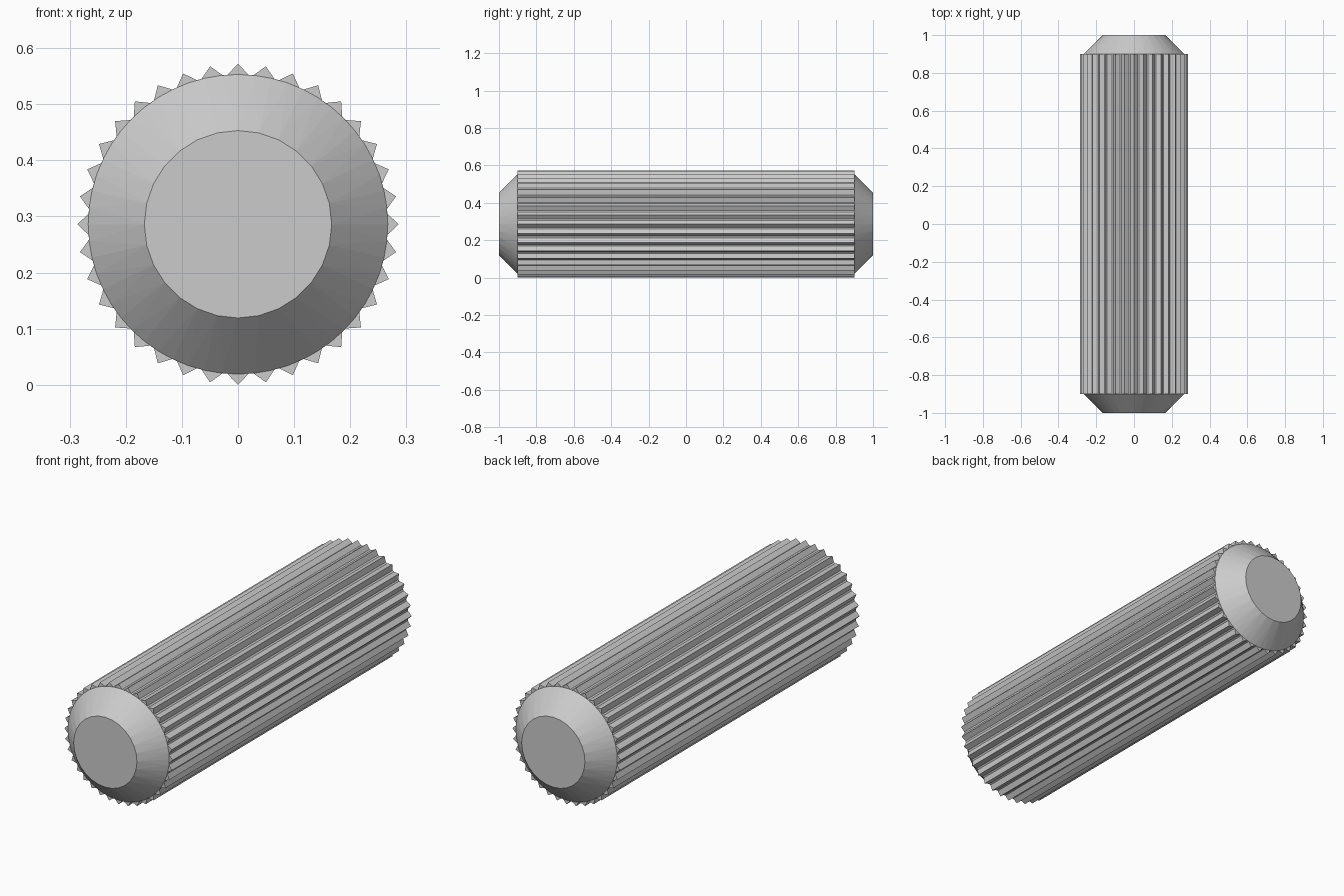
import bpy, bmesh, math

if "Cube" in bpy.data.objects:
    bpy.data.objects.remove(bpy.data.objects["Cube"])

TIP, RIM, END = 0.286, 0.267, 0.167   # radii of ridge tips, body and end faces
SHOULDER, HALF = 0.9, 1.0             # half lengths of the ridges and the pin
RIDGES, SIDES = 36, 28

grey = bpy.data.materials.new("light grey")
grey.use_nodes = True
grey.diffuse_color = (0.6, 0.6, 0.6, 1)
grey.node_tree.nodes["Principled BSDF"].inputs["Base Color"].default_value = (0.6, 0.6, 0.6, 1)


def ring(bm, radii_angles, y):
    return [bm.verts.new((r * math.sin(a), y, TIP + r * math.cos(a))) for r, a in radii_angles]


def circle(radius, count):
    return [(radius, 2 * math.pi * i / count) for i in range(count)]


def finish(bm, name):
    bmesh.ops.recalc_face_normals(bm, faces=bm.faces)
    mesh = bpy.data.meshes.new(name)
    bm.to_mesh(mesh)
    bm.free()
    mesh.materials.append(grey)
    obj = bpy.data.objects.new(name, mesh)
    bpy.context.collection.objects.link(obj)


# Fluted body: sharp right-angled ridges with narrow flats between them
half_base = (TIP - RIM) / RIM
profile = []
for i in range(RIDGES):
    a = 2 * math.pi * i / RIDGES
    profile += [(RIM, a - half_base), (TIP, a), (RIM, a + half_base)]
bm = bmesh.new()
front, back = ring(bm, profile, -SHOULDER), ring(bm, profile, SHOULDER)
n = len(profile)
for i in range(n):
    j = (i + 1) % n
    bm.faces.new((front[i], front[j], back[j], back[i]))
bm.faces.new(front)
bm.faces.new(back)
finish(bm, "fluted_body")

# Chamfered ends: fine outer edge, coarser flat end face
for name, side in (("front_chamfer", -1), ("back_chamfer", 1)):
    bm = bmesh.new()
    outer = ring(bm, circle(RIM, 2 * SIDES), side * SHOULDER)
    inner = ring(bm, circle(END, SIDES), side * HALF)
    for i in range(SIDES):
        j = (i + 1) % SIDES
        mid = outer[2 * i + 1]
        bm.faces.new((outer[2 * i], mid, inner[i]))
        bm.faces.new((inner[i], mid, inner[j]))
        bm.faces.new((mid, outer[2 * j], inner[j]))
    bm.faces.new(inner)
    finish(bm, name)
